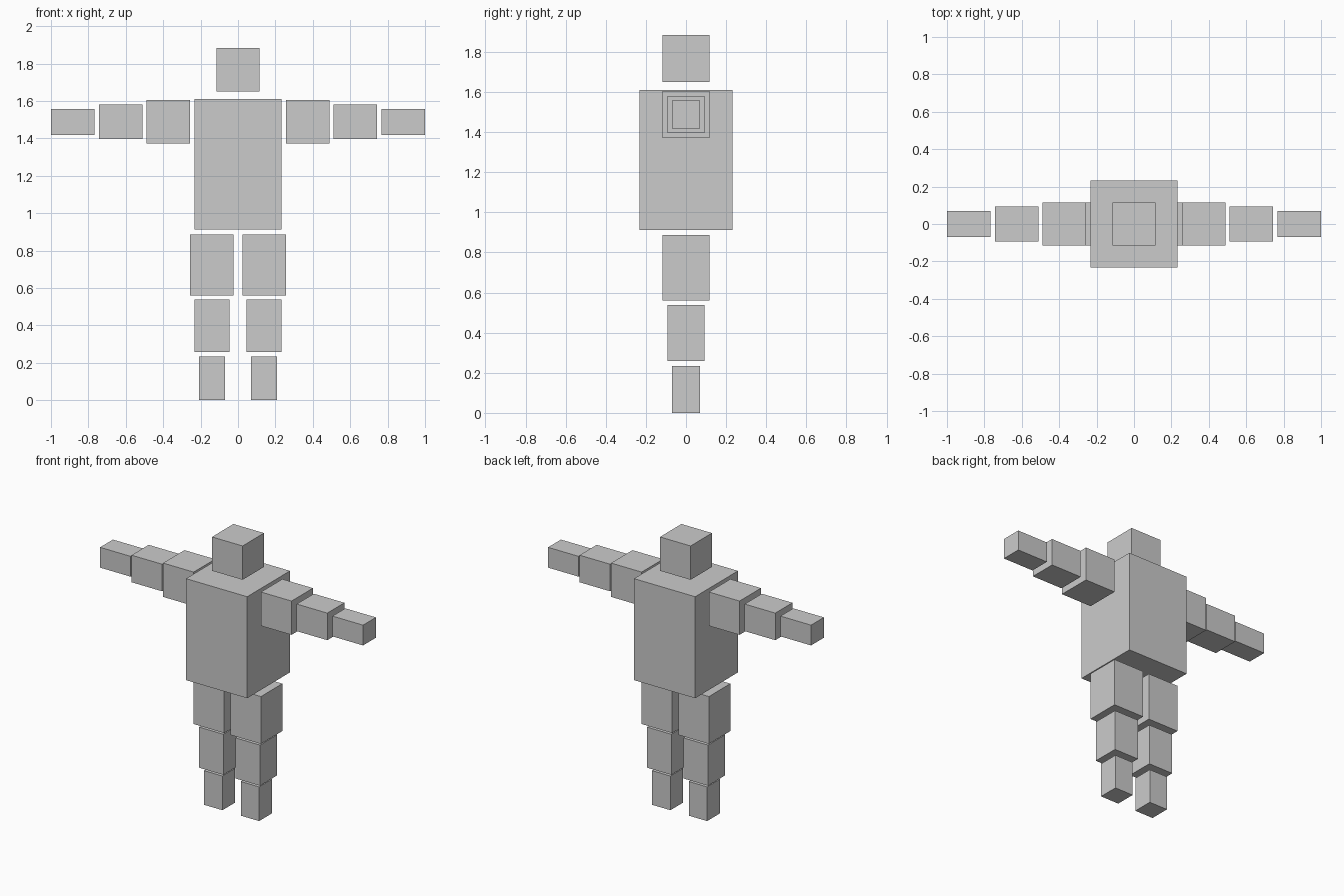
import bpy

if "Cube" in bpy.data.objects:
    bpy.data.objects.remove(bpy.data.objects["Cube"])

U = 1 / 43  # model module: the arm span is 86 modules


def box(name, x, y, z):
    """Axis-aligned box from (min, max) pairs given in modules."""
    spans = (x, y, z)
    bpy.ops.mesh.primitive_cube_add(
        size=1, location=[(a + b) / 2 * U for a, b in spans])
    ob = bpy.context.object
    ob.name = name
    ob.scale = [(b - a) * U for a, b in spans]
    bpy.ops.object.transform_apply(location=False, rotation=False, scale=True)
    return ob


# Head and torso
box("head", (-5, 5), (-5, 5), (71, 81))
box("torso", (-10, 10), (-10, 10), (39.25, 69.25))

# Limb segments: name, x span, half depth, z span
segments = [
    ("upper_arm", (11, 21), 5, (59, 69)),
    ("forearm", (22, 32), 4, (60, 68)),
    ("hand", (33, 43), 3, (61, 67)),
    ("thigh", (1, 11), 5, (24.1, 38.1)),
    ("shin", (2, 10), 4, (11.1, 23.1)),
    ("foot", (3, 9), 3, (0, 10.1)),
]

# Both sides of the body
for name, (x0, x1), d, z in segments:
    box(name + "_left", (x0, x1), (-d, d), z)
    box(name + "_right", (-x1, -x0), (-d, d), z)
